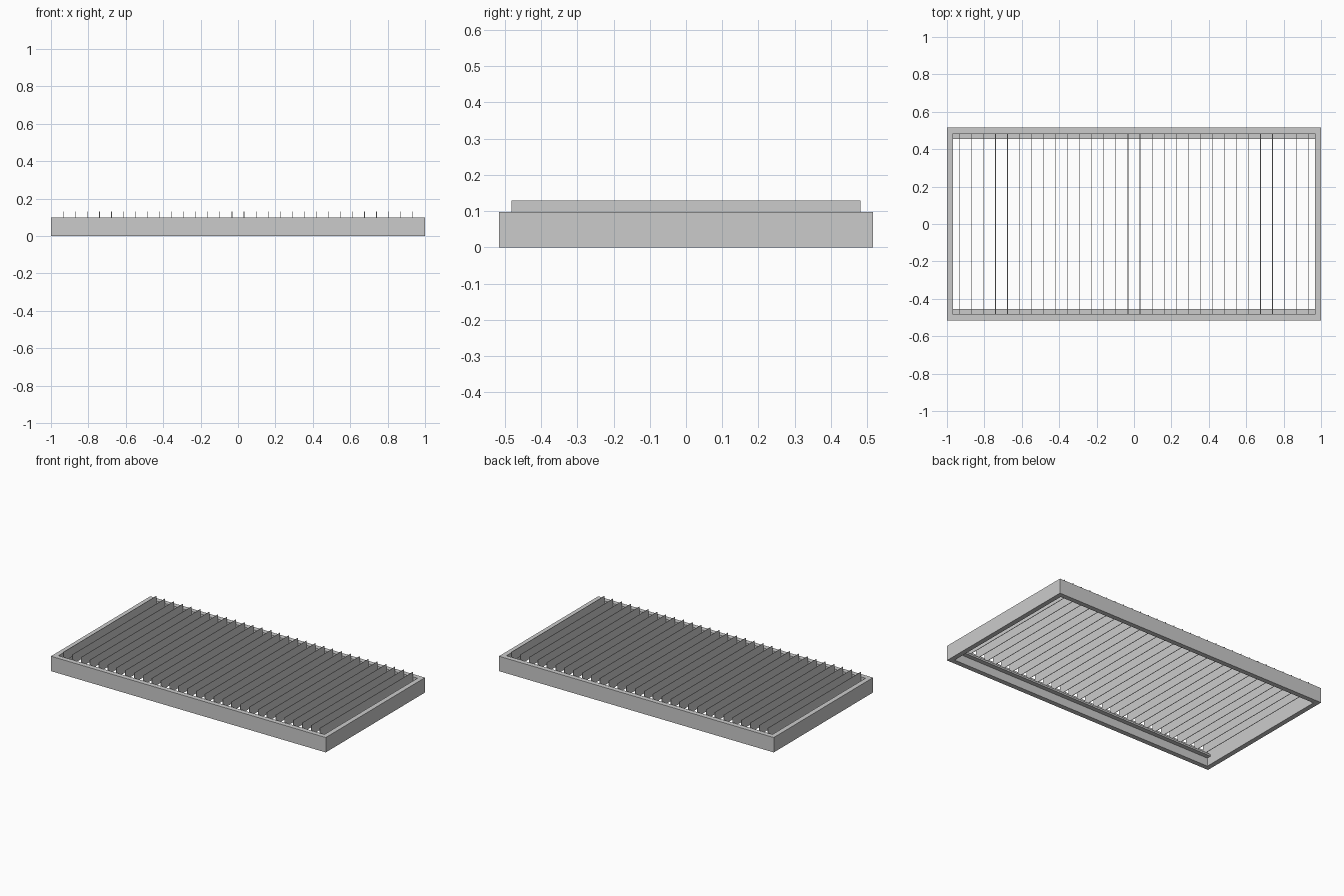
import bpy
import bmesh

cube = bpy.data.objects.get("Cube")
if cube:
    bpy.data.objects.remove(cube, do_unlink=True)

HALF_X, HALF_Y, FRAME_H = 1.0, 0.516, 0.098
WALL = 0.032
IN_X, IN_Y = HALF_X - WALL, HALF_Y - WALL
LEDGE_W, LEDGE_Z, LEDGE_T = 0.03, 0.066, 0.012
SLAT_TOP, SLAT_T, SLATS, PITCH = 0.13, 0.003, 30, 0.0644

grey = bpy.data.materials.new("light_grey_metal")
GREY = (0.6, 0.6, 0.6, 1.0)
grey.diffuse_color = GREY
grey.use_nodes = True
grey.node_tree.nodes["Principled BSDF"].inputs["Base Color"].default_value = GREY


def add_object(name, bm):
    bmesh.ops.recalc_face_normals(bm, faces=bm.faces[:])
    mesh = bpy.data.meshes.new(name)
    bm.to_mesh(mesh)
    bm.free()
    mesh.materials.append(grey)
    obj = bpy.data.objects.new(name, mesh)
    bpy.context.collection.objects.link(obj)
    return obj


def box(name, low, high):
    bm = bmesh.new()
    bmesh.ops.create_cube(bm, size=1.0)
    for v in bm.verts:
        v.co = [(a + b) / 2 + c * (b - a) for a, b, c in zip(low, high, v.co)]
    return add_object(name, bm)


# Rectangular outer frame: a wall section swept round four mitred corners
bm = bmesh.new()
section = [(HALF_X, HALF_Y, 0), (HALF_X, HALF_Y, FRAME_H), (IN_X, IN_Y, FRAME_H), (IN_X, IN_Y, 0)]
corners = [(-1, -1), (1, -1), (1, 1), (-1, 1)]
rings = [[bm.verts.new((sx * x, sy * y, z)) for x, y, z in section] for sx, sy in corners]
for i in range(4):
    a, b = rings[i], rings[(i + 1) % 4]
    for j in range(4):
        k = (j + 1) % 4
        bm.faces.new((a[j], b[j], b[k], a[k]))
bmesh.ops.dissolve_limit(bm, angle_limit=0.001, verts=[], edges=[])
add_object("outer_frame", bm)

# Support ledges inside the front and back walls
for name, side in (("front_ledge", -1), ("back_ledge", 1)):
    y0, y1 = sorted((side * IN_Y, side * (IN_Y - LEDGE_W)))
    box(name, (-IN_X, y0, LEDGE_Z - LEDGE_T), (IN_X, y1, LEDGE_Z))

# Thin upright slats resting on the ledges
for i in range(SLATS):
    x = (i - (SLATS - 1) / 2) * PITCH
    box(f"slat_{i + 1}", (x - SLAT_T / 2, -IN_Y + 0.002, LEDGE_Z),
        (x + SLAT_T / 2, IN_Y - 0.002, SLAT_TOP))
